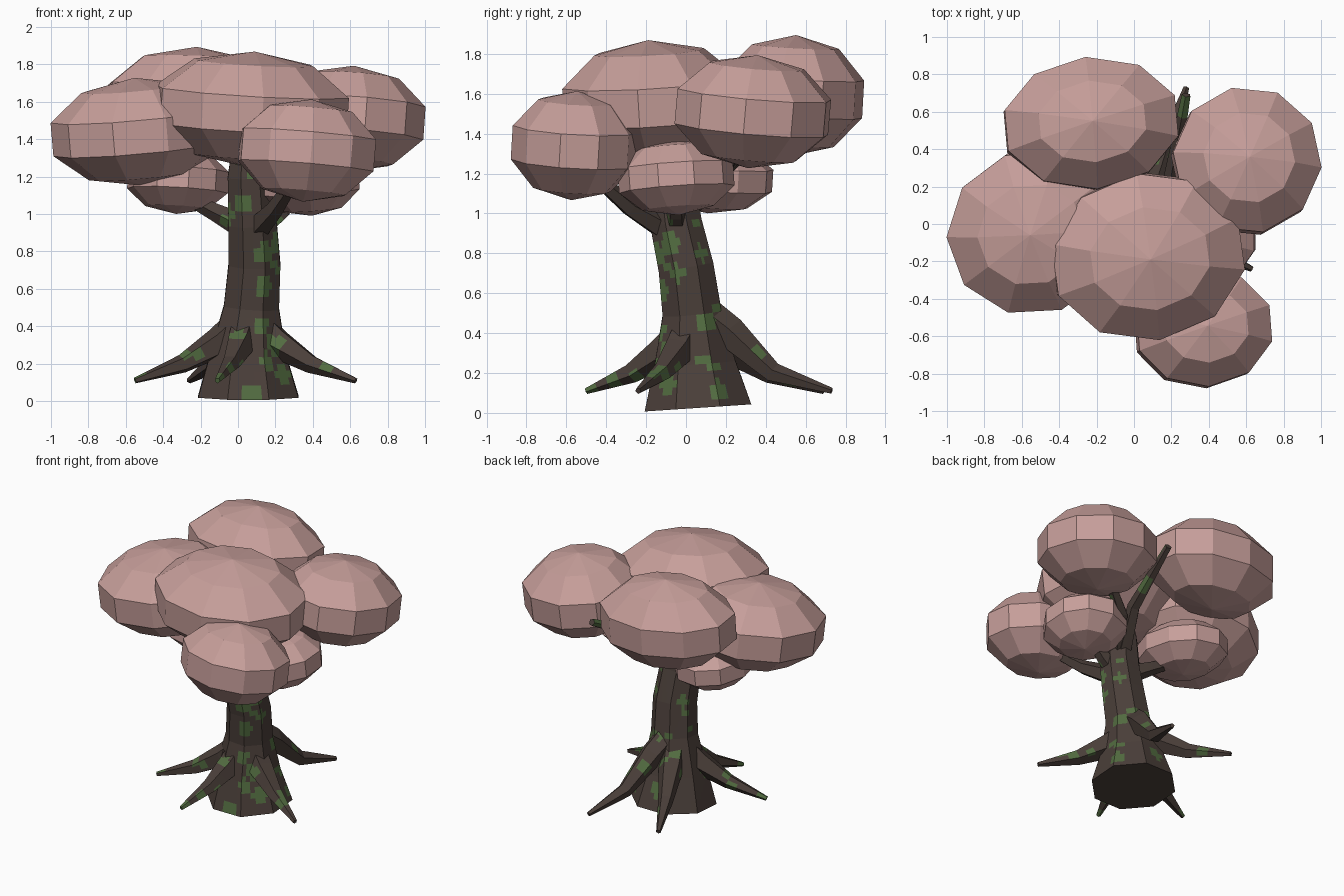
import bpy, bmesh, math, random
from mathutils import Vector, Matrix, Euler

random.seed(7)
cube = bpy.data.objects.get("Cube")
if cube:
    bpy.data.objects.remove(cube, do_unlink=True)


def material(name, rgb):
    m = bpy.data.materials.new(name)
    m.use_nodes = True
    m.diffuse_color = (*rgb, 1)
    bsdf = next(n for n in m.node_tree.nodes if n.type == 'BSDF_PRINCIPLED')
    bsdf.inputs["Base Color"].default_value = (*rgb, 1)
    bsdf.inputs["Roughness"].default_value = 0.9
    return m


BARK = material("dark_bark", (0.07, 0.05, 0.042))
MOSS = material("moss_green", (0.085, 0.15, 0.052))
PINK = material("pink_blossom", (0.57, 0.345, 0.325))


def finish(name, bm, mats):
    bmesh.ops.recalc_face_normals(bm, faces=bm.faces)
    mesh = bpy.data.meshes.new(name)
    bm.to_mesh(mesh)
    bm.free()
    for m in mats:
        mesh.materials.append(m)
    obj = bpy.data.objects.new(name, mesh)
    bpy.context.collection.objects.link(obj)
    return obj


# Moss spots that sit on the trunk front and side
SPOTS = [Vector(p) for p in [
    (.14, -.14, .79), (.15, -.13, .61), (.14, -.15, .41), (0, -.14, .33),
    (.17, -.17, .22), (.07, -.2, .04), (.25, -.1, .14), (.02, -.18, 1.05),
    (.3, .17, .12), (.2, -.08, .85), (.2, .1, .46), (.19, -.1, .3)]]


def paint_moss(bm, count):
    """Mark small faces around the moss spots."""
    faces = list(bm.faces)
    spots = [(p, .055) for p in SPOTS]
    spots += [(f.calc_center_median(), random.uniform(.025, .05))
              for f in random.sample(faces, count)]
    for f in faces:
        c = f.calc_center_median()
        if any((c - p).length < r for p, r in spots):
            f.material_index = 1


def limb(name, path, sides, cuts, moss):
    """Tapered many-sided tube through (x, y, z, radius) points."""
    bm = bmesh.new()
    pts = [Vector(p[:3]) for p in path]
    rings = []
    for i, p in enumerate(pts):
        d = pts[min(i + 1, len(pts) - 1)] - pts[max(i - 1, 0)]
        q = Vector((0, 0, 1)).rotation_difference(d)
        ring = []
        for k in range(sides):
            a = math.tau * (k + .5) / sides
            off = Vector((math.cos(a), math.sin(a), 0)) * path[i][3]
            ring.append(bm.verts.new(p + q @ off))
        rings.append(ring)
    for lo, hi in zip(rings, rings[1:]):
        for k in range(sides):
            n = (k + 1) % sides
            bm.faces.new((lo[k], lo[n], hi[n], hi[k]))
    bmesh.ops.subdivide_edges(bm, edges=bm.edges[:], cuts=cuts, use_grid_fill=True)
    paint_moss(bm, moss)
    bmesh.ops.holes_fill(bm, edges=[e for e in bm.edges if e.is_boundary], sides=0)
    return finish(name, bm, (BARK, MOSS))


# Trunk: flared base, leaning forward towards the crown
limb("trunk", [
    (.055, .06, .025, .29), (.055, .045, .25, .22), (.072, .03, .5, .16),
    (.088, 0, .73, .15), (.078, -.05, .95, .14), (.065, -.08, 1.2, .13),
    (.06, -.1, 1.42, .09)], 8, 5, 26)

# Roots: spread out from the trunk to pointed tips
ROOTS = {
    "root_right": ((-.55, -.15), .34),
    "root_left": ((.63, -.24), .34),
    "root_front": ((-.11, -.5), .34),
    "root_back_left": ((.28, .73), .43),
    "root_back_right": ((-.26, .69), .36),
}
for name, (tip, top) in ROOTS.items():
    core = Vector((.06, .035))
    tip = Vector(tip)
    a, b, c = (core.lerp(tip, t) for t in (.1, .27, .58))
    limb(name, [
        (*a, top + .06, .09), (*b, top - .03, .085),
        (*c, .2, .052), (*tip, .11, .016)], 5, 3, 5)

# Branches: reach from the trunk into the blossom clumps
limb("branch_front", [(.08, -.06, .9, .075), (.2, -.28, 1.03, .05),
                      (.33, -.5, 1.22, .03)], 5, 3, 2)
limb("branch_right", [(.06, -.05, .92, .075), (-.12, .02, 1.01, .05),
                      (-.3, .08, 1.1, .03)], 5, 3, 2)
limb("branch_left", [(.08, -.05, .9, .07), (.22, -.05, 1.0, .05),
                     (.38, -.04, 1.15, .03)], 5, 3, 2)
limb("branch_back", [(.07, -.06, 1.02, .07), (.2, .24, 1.27, .045),
                     (.28, .69, 1.5, .025)], 5, 3, 2)
limb("branch_back_left", [(.1, -.04, 1.05, .06), (.26, .18, 1.22, .045),
                          (.5, .32, 1.38, .03)], 5, 3, 2)

# Blossom clumps: centre, half sizes, tilt in degrees (x, y, z)
CLUMPS = {
    "clump_top_centre": ((.07, -.17, 1.56), (.53, .45, .31), (4, 3, 8)),
    "clump_back": ((-.23, .535, 1.59), (.48, .355, .305), (-3, 2, 5)),
    "clump_left": ((.6, .335, 1.51), (.4, .395, .285), (-4, 5, 12)),
    "clump_right": ((-.53, -.04, 1.44), (.47, .44, .29), (2, -6, 20)),
    "clump_front_low": ((.37, -.56, 1.34), (.375, .315, .275), (-3, 5, 4)),
    "clump_under_left": ((.38, -.05, 1.18), (.28, .29, .19), (4, -4, 0)),
    "clump_under_right": ((-.32, .12, 1.18), (.27, .32, .18), (-3, 4, 10)),
}
for name, (centre, half, tilt) in CLUMPS.items():
    bm = bmesh.new()
    bmesh.ops.create_uvsphere(bm, u_segments=10, v_segments=5, radius=1)
    wide = 1 / math.sin(math.radians(72))
    size = Matrix.Diagonal((half[0] * wide, half[1] * wide, half[2], 1))
    lean = Euler([math.radians(t) for t in tilt]).to_matrix().to_4x4()
    bm.transform(Matrix.Translation(centre) @ lean @ size)
    finish(name, bm, (PINK,))
